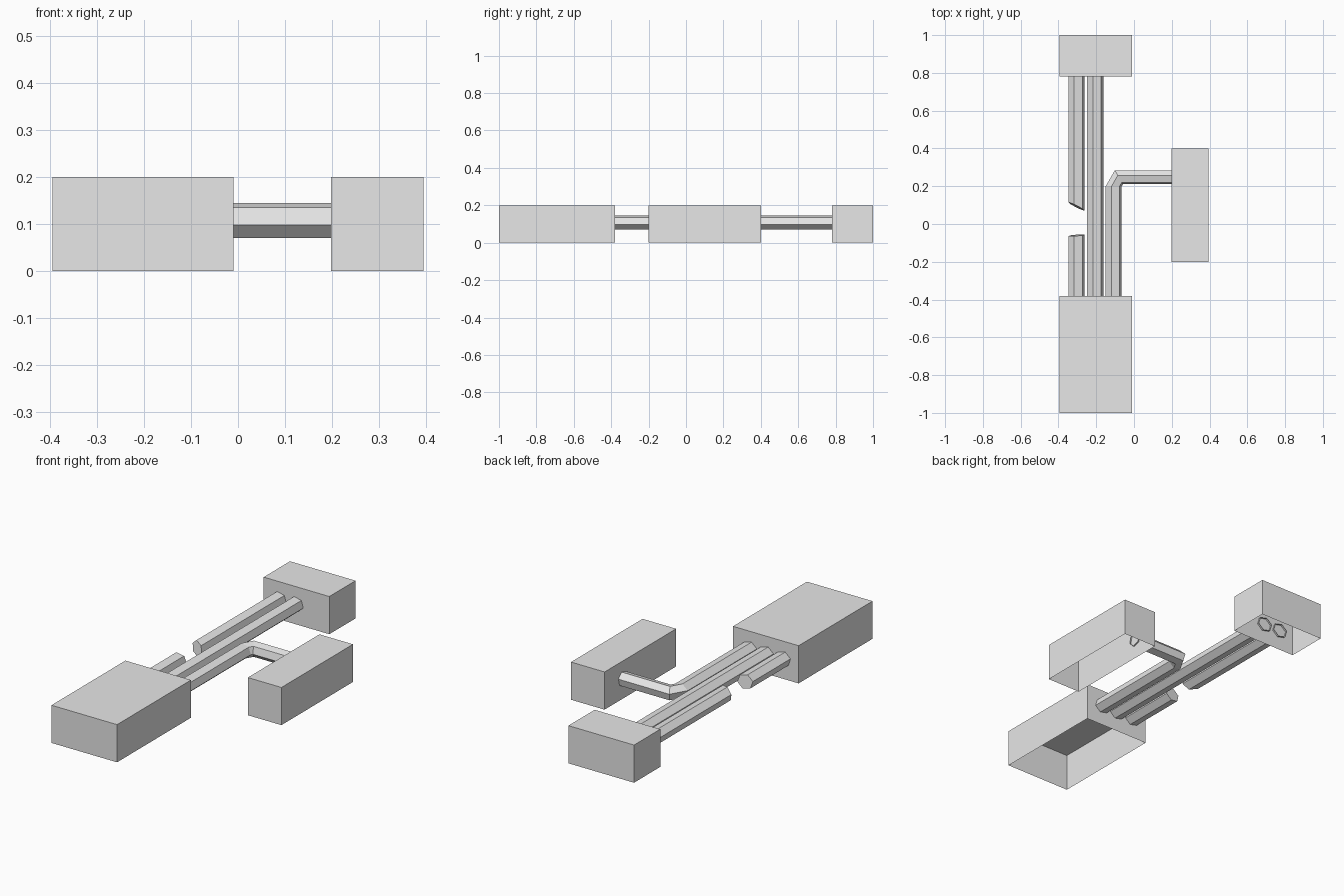
import bpy, bmesh
from math import cos, sin, radians
from mathutils import Vector

if "Cube" in bpy.data.objects:
    bpy.data.objects.remove(bpy.data.objects["Cube"], do_unlink=True)

grey = bpy.data.materials.new("plain_grey")
grey.use_nodes = True
grey.diffuse_color = (0.8, 0.8, 0.8, 1)
grey.node_tree.nodes["Principled BSDF"].inputs["Base Color"].default_value = (0.8, 0.8, 0.8, 1)

TUBE_Z = 0.1075
HALF_WIDTH, HALF_HEIGHT = 0.044, 0.0388


def finish(name, bm):
    bmesh.ops.recalc_face_normals(bm, faces=bm.faces)
    mesh = bpy.data.meshes.new(name)
    bm.to_mesh(mesh)
    bm.free()
    mesh.materials.append(grey)
    bpy.context.collection.objects.link(bpy.data.objects.new(name, mesh))


def module(name, x0, x1, y0, y1, height=0.2):
    """Box with an open underside."""
    bm = bmesh.new()
    bmesh.ops.create_cube(bm, size=1)
    for v in bm.verts:
        v.co = ((x0 + x1) / 2 + v.co.x * (x1 - x0),
                (y0 + y1) / 2 + v.co.y * (y1 - y0),
                (v.co.z + 0.5) * height)
    floor = [f for f in bm.faces if all(v.co.z < 0.01 for v in f.verts)]
    bmesh.ops.delete(bm, geom=floor, context='FACES_ONLY')
    finish(name, bm)


def ring(x, y, side=(1, 0), lean=0):
    """Six-sided section: side is its sideways axis, lean tilts its top along y."""
    across = Vector((side[0], side[1], 0)) * HALF_WIDTH
    up = Vector((0, lean, 1)) * HALF_HEIGHT
    angles = [radians(45 + 60 * k) for k in range(6)]
    return [Vector((x, y, TUBE_Z)) + across * cos(a) + up * sin(a) for a in angles]


def tube(name, rings, cap_end=False):
    bm = bmesh.new()
    loops = [[bm.verts.new(p) for p in r] for r in rings]
    for a, b in zip(loops, loops[1:]):
        for i in range(6):
            j = (i + 1) % 6
            bm.faces.new((a[i], a[j], b[j], b[i]))
    if cap_end:
        bm.faces.new(loops[-1])
    finish(name, bm)


# Three modules
module("front_module", -0.395, -0.01, -1.0, -0.38)
module("back_module", -0.395, -0.01, 0.78, 1.0)
module("side_module", 0.198, 0.395, -0.2, 0.4)

# Straight corridor joining front and back
tube("long_corridor", [ring(-0.205, -0.39), ring(-0.205, 0.79)])

# Broken corridor, with slanted closed ends
tube("broken_corridor_front",
     [ring(-0.305, -0.39), ring(-0.305, -0.06, (1, 0.08), -0.1)], True)
tube("broken_corridor_back",
     [ring(-0.305, 0.79), ring(-0.305, 0.093, (1, -0.5), 0.15)], True)

# Bent corridor to the side module
tube("bent_corridor",
     [ring(-0.1075, -0.39), ring(-0.1075, 0.2),
      ring(-0.08, 0.2475, (0.5, -0.866)), ring(0.205, 0.2475, (0, -0.866))])
